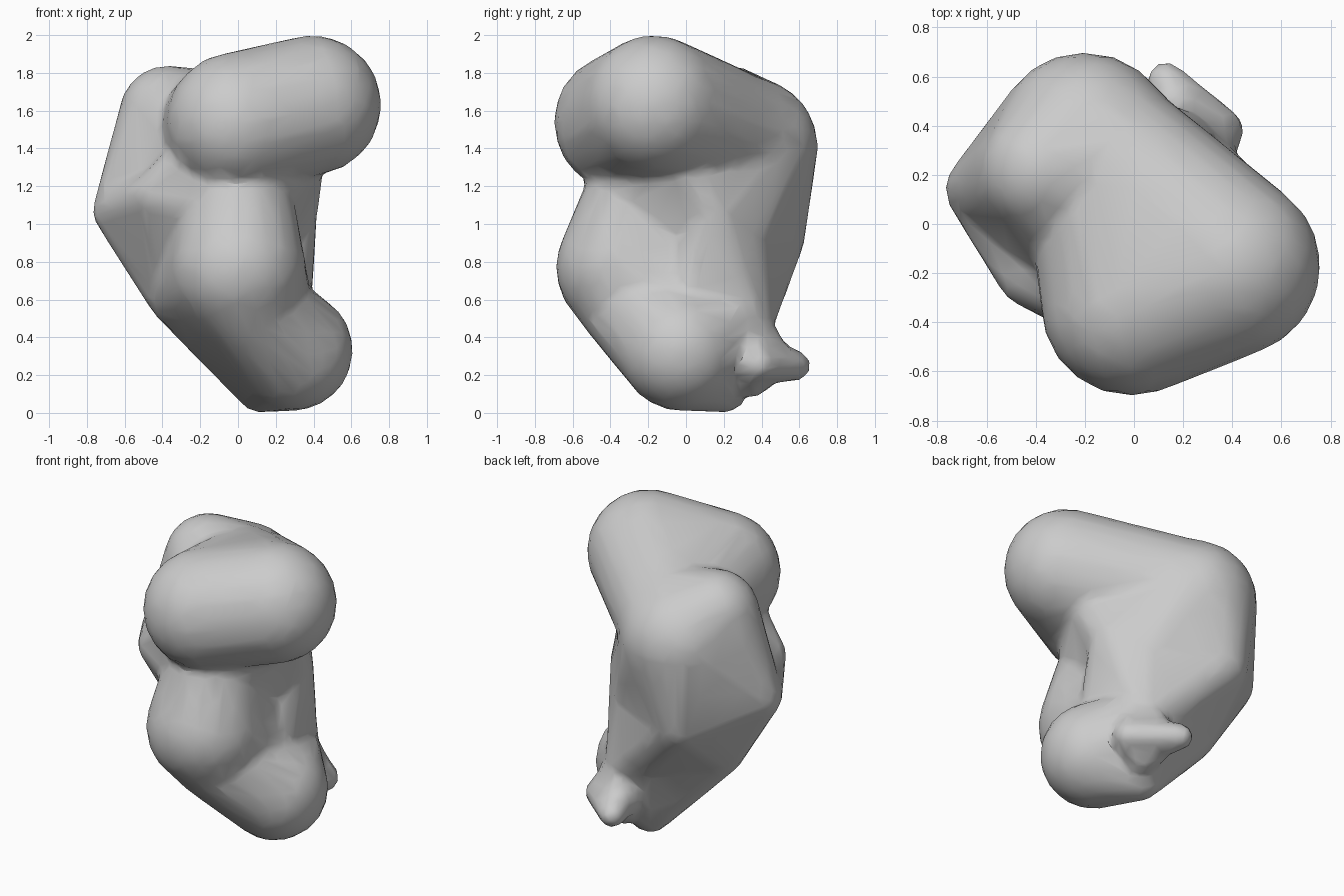
import bpy, bmesh
from mathutils import Vector

cube = bpy.data.objects.get("Cube")
if cube:
    bpy.data.objects.remove(cube, do_unlink=True)

# Stone colour
stone = bpy.data.materials.new("stone_grey")
stone.use_nodes = True
GREY = (0.6, 0.6, 0.6, 1)
stone.diffuse_color = GREY
bsdf = next(n for n in stone.node_tree.nodes if n.type == 'BSDF_PRINCIPLED')
bsdf.inputs["Base Color"].default_value = GREY
bsdf.inputs["Roughness"].default_value = 0.8

# Rounded lumps: x, y, z, radius
right_head = (0.39, -0.17, 1.63, 0.37)
front_head = (-0.01, -0.33, 1.54, 0.37)
mid_head = (-0.10, 0.25, 1.46, 0.35)
back_head = (-0.20, 0.33, 1.41, 0.37)
left_head = (-0.37, 0.22, 1.58, 0.26)
right_neck = (0.27, -0.05, 1.36, 0.19)
front_neck = (0.00, -0.24, 1.40, 0.28)
chest = (0.00, -0.25, 1.14, 0.29)
belly = (0.00, -0.33, 0.77, 0.36)
low_belly = (0.05, -0.30, 0.58, 0.27)
right_waist = (0.27, 0.14, 1.05, 0.15)
right_hip = (0.15, 0.28, 0.92, 0.15)
left_elbow = (-0.63, 0.14, 1.07, 0.14)
left_front = (-0.42, -0.20, 1.15, 0.14)
back_hip = (-0.28, 0.46, 0.93, 0.17)
left_knee = (-0.33, 0.12, 0.62, 0.15)
right_knee = (0.20, 0.02, 0.58, 0.19)
foot = (0.29, -0.03, 0.33, 0.32)
heel = (0.12, 0.20, 0.13, 0.13)
rear_shin = (0.16, 0.29, 0.50, 0.18)
rear_low = (0.00, 0.36, 0.64, 0.14)

# Each group of lumps is wrapped in one convex skin
groups = [
    (right_head, front_head, mid_head),
    (mid_head, back_head, left_head),
    (right_head[:3] + (0.30,), right_neck, mid_head),
    (right_neck, right_waist, right_hip, chest, back_head),
    (back_head, left_head, left_elbow, back_hip, chest),
    (back_head, back_hip, right_hip, right_waist),
    (front_neck, chest, right_neck, left_front),
    (left_elbow, left_front, left_knee, chest, back_hip),
    (chest, belly, left_knee, back_hip, right_hip),
    (belly, low_belly, left_knee, right_knee, rear_shin),
    (low_belly, left_knee, foot, heel, rear_shin),
    (right_waist, right_hip, rear_shin, right_knee),
    (back_hip, right_hip, rear_low, rear_shin, left_knee),
    (rear_low, rear_shin, left_knee, heel),
    # Spur at the back of the foot
    ((0.20, 0.33, 0.46, 0.12), (0.22, 0.34, 0.19, 0.11),
     (0.34, 0.36, 0.27, 0.10), (0.18, 0.44, 0.28, 0.12)),
    ((0.22, 0.40, 0.28, 0.13), (0.13, 0.58, 0.25, 0.08), (0.36, 0.38, 0.26, 0.09)),
]

# Unit ball directions shared by all lumps
ball = bmesh.new()
bmesh.ops.create_icosphere(ball, subdivisions=3, radius=1)
directions = [v.co.copy() for v in ball.verts]
ball.free()


def add_skin(bm, lumps):
    """Add the convex skin around a set of spheres."""
    verts = [bm.verts.new(Vector((x, y, z)) + d * r)
             for x, y, z, r in lumps for d in directions]
    bmesh.ops.convex_hull(bm, input=verts)
    loose = [v for v in verts if v.is_valid and not v.link_faces]
    bmesh.ops.delete(bm, geom=loose, context='VERTS')


bm = bmesh.new()
for lumps in groups:
    add_skin(bm, lumps)
bmesh.ops.recalc_face_normals(bm, faces=bm.faces[:])
mesh = bpy.data.meshes.new("boulder")
bm.to_mesh(mesh)
bm.free()
mesh.materials.append(stone)
boulder = bpy.data.objects.new("boulder", mesh)
bpy.context.collection.objects.link(boulder)

# Fuse the skins, soften the joins and thin out the mesh
remesh = boulder.modifiers.new("fuse", 'REMESH')
remesh.mode = 'VOXEL'
remesh.voxel_size = 0.025
soften = boulder.modifiers.new("soften", 'SMOOTH')
soften.factor = 0.5
soften.iterations = 6
thin = boulder.modifiers.new("thin", 'DECIMATE')
thin.ratio = 0.06
bpy.context.view_layer.objects.active = boulder
boulder.select_set(True)
for name in ("fuse", "soften", "thin"):
    bpy.ops.object.modifier_apply(modifier=name)
bpy.ops.object.shade_smooth_by_angle(angle=0.6)
